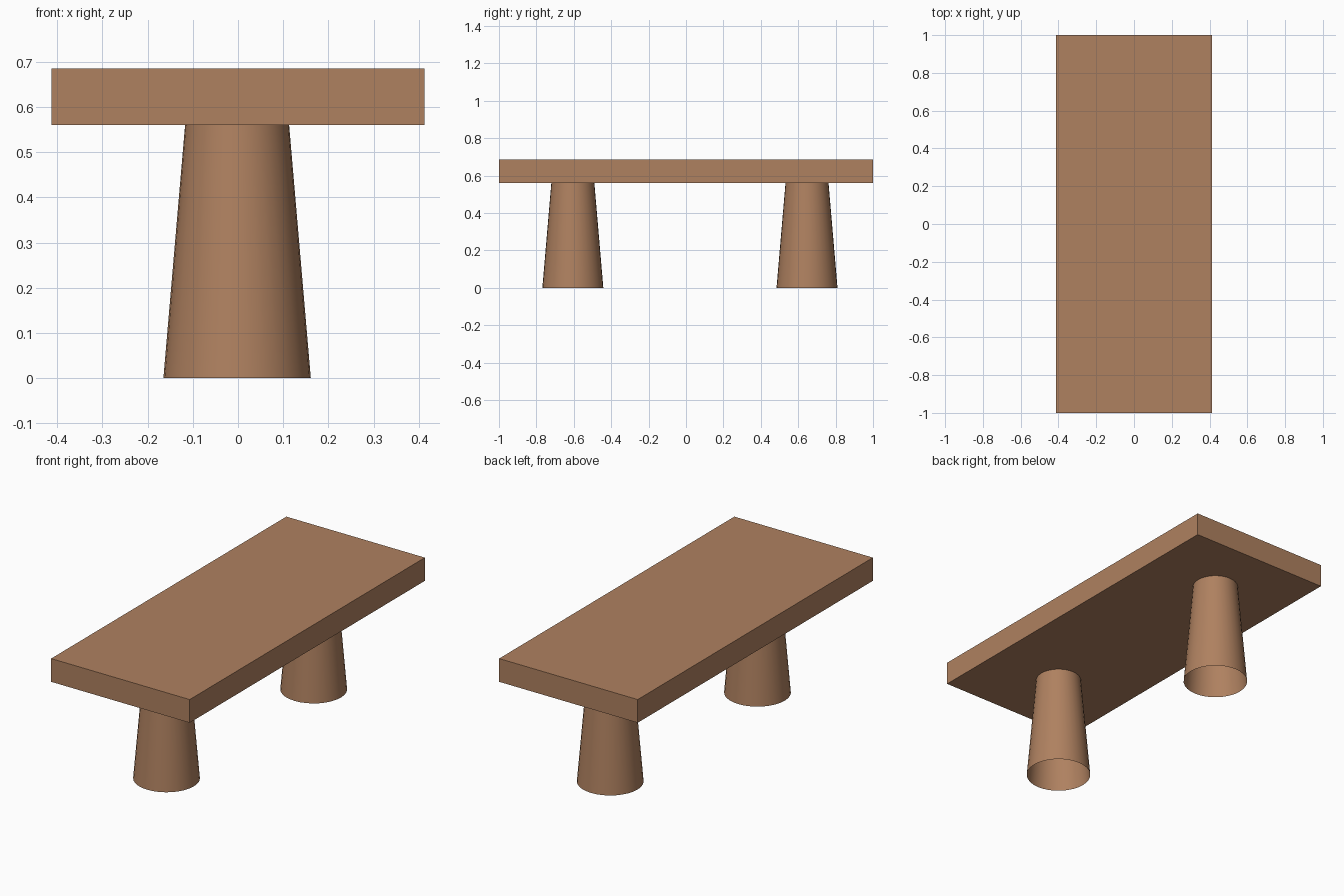
import bpy, math

if "Cube" in bpy.data.objects:
    bpy.data.objects.remove(bpy.data.objects["Cube"])

wood = bpy.data.materials.new("warm brown wood")
wood.diffuse_color = (0.43, 0.22, 0.117, 1)
wood.use_nodes = True
wood.node_tree.nodes["Principled BSDF"].inputs["Base Color"].default_value = wood.diffuse_color

TOP_Z, UNDER_Z = 0.685, 0.56

# Table top slab
bpy.ops.mesh.primitive_cube_add(size=1, location=(0, 0, (TOP_Z + UNDER_Z) / 2))
top = bpy.context.object
top.name = "table_top"
top.scale = (0.825, 2.0, TOP_Z - UNDER_Z)
bpy.ops.object.transform_apply(location=False, rotation=False, scale=True)
top.data.materials.append(wood)


def add_leg(name, y):
    # Tapered hollow leg, open at the foot and closed by the slab above
    bpy.ops.mesh.primitive_cone_add(vertices=32, radius1=0.163, radius2=0.115,
                                    depth=UNDER_Z, end_fill_type='NOTHING',
                                    location=(-0.002, y, UNDER_Z / 2))
    leg = bpy.context.object
    leg.name = name
    leg.data.materials.append(wood)
    bpy.ops.object.shade_smooth_by_angle(angle=math.radians(30))


# Two pedestal legs
add_leg("front_leg", -0.605)
add_leg("back_leg", 0.647)
